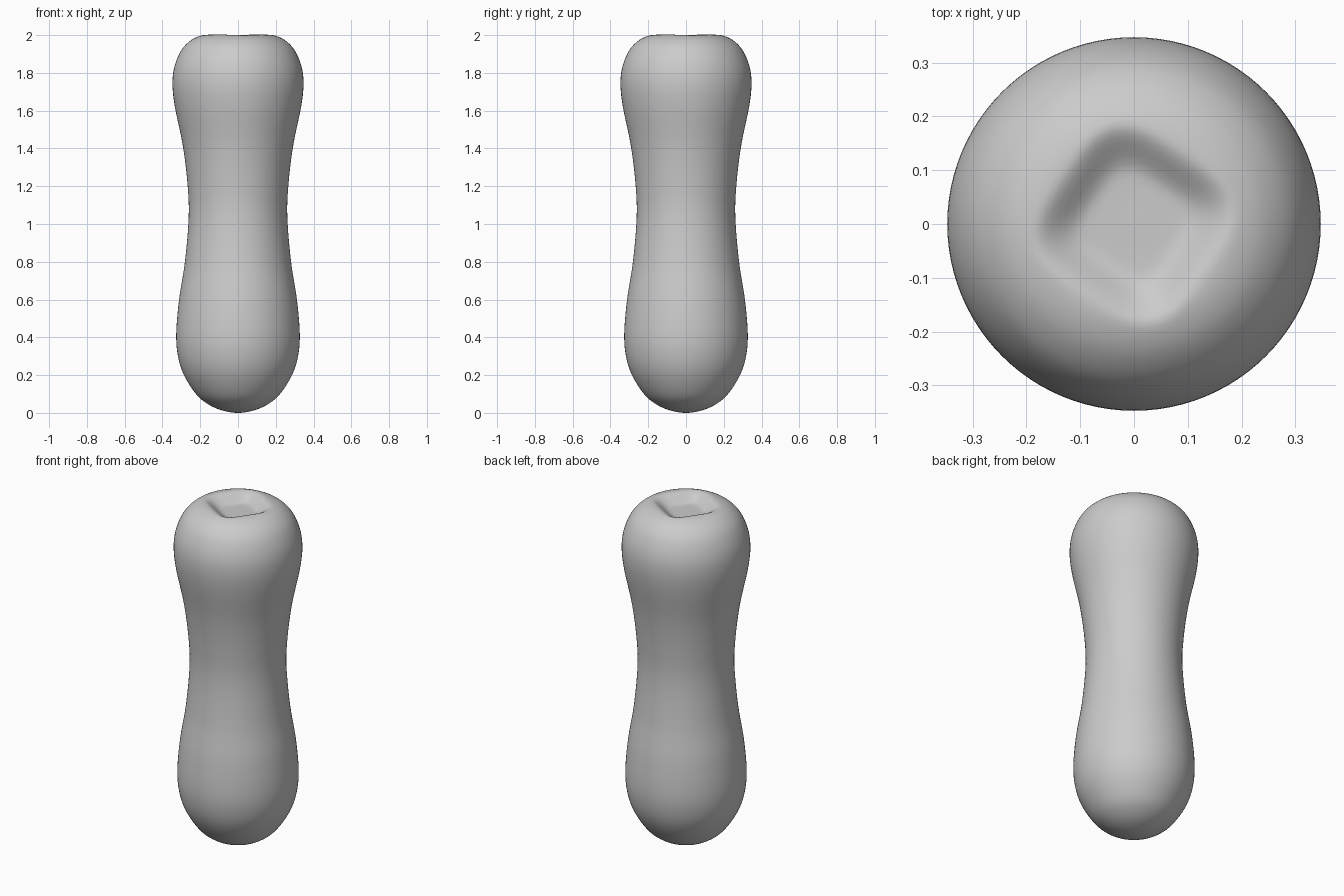
import bpy, math
from mathutils import Vector

if "Cube" in bpy.data.objects:
    bpy.data.objects.remove(bpy.data.objects["Cube"])

# Half-section of the body: (radius, height), from base to rim
PROFILE = [(0, 0), (0.09, 0.015), (0.165, 0.05), (0.225, 0.103), (0.286, 0.2), (0.318, 0.3),
           (0.327, 0.42), (0.312, 0.6), (0.281, 0.8), (0.261, 1.04), (0.268, 1.22),
           (0.293, 1.42), (0.334, 1.62), (0.347, 1.74), (0.336, 1.835), (0.30, 1.92),
           (0.25, 1.972), (0.195, 1.998), (0.14, 2.003), (0.07, 2.0), (0, 2.0)]
SIDES, STEPS = 96, 5
PIT_DEPTH, PIT_ANGLE = 0.045, math.radians(56)


def smooth_curve(points, steps):
    """Catmull-Rom curve through the points."""
    p = [Vector(q) for q in points]
    p = [Vector((-p[1].x, p[1].y))] + p + [Vector((-p[-2].x, p[-2].y))]
    out = []
    for a, b, c, d in zip(p, p[1:], p[2:], p[3:]):
        for i in range(steps):
            t = i / steps
            out.append(0.5 * (2 * b + (c - a) * t + (2 * a - 5 * b + 4 * c - d) * t * t
                              + (3 * b - a - 3 * c + d) * t ** 3))
    return out + [p[-2]]


def pit(x, y):
    """Drop of the rounded-square hollow in the top."""
    u = x * math.cos(PIT_ANGLE) + y * math.sin(PIT_ANGLE)
    v = y * math.cos(PIT_ANGLE) - x * math.sin(PIT_ANGLE)
    n = (u ** 4 + v ** 4) ** 0.25
    t = min(max((0.165 - n) / 0.085, 0), 1)
    return PIT_DEPTH * t * t * (3 - 2 * t)


# Body: turned profile with the hollow pressed into its top
curve = smooth_curve(PROFILE, STEPS)
verts, faces = [(0, 0, 0)], []
for r, z in curve[1:-1]:
    for k in range(SIDES):
        a = math.tau * k / SIDES
        x, y = r * math.cos(a), r * math.sin(a)
        verts.append((x, y, z - (pit(x, y) if z > 1.9 else 0)))
verts.append((0, 0, curve[-1].y - pit(0, 0)))
rings, last = len(curve) - 2, len(verts) - 1
for k in range(SIDES):
    n = (k + 1) % SIDES
    faces.append((0, 1 + n, 1 + k))
    for j in range(rings - 1):
        b = 1 + j * SIDES
        faces.append((b + k, b + n, b + SIDES + n, b + SIDES + k))
    b = 1 + (rings - 1) * SIDES
    faces.append((b + k, b + n, last))

mesh = bpy.data.meshes.new("body")
mesh.from_pydata(verts, [], faces)
mesh.shade_smooth()
body = bpy.data.objects.new("body", mesh)
bpy.context.collection.objects.link(body)

# Single plain grey
grey = bpy.data.materials.new("light grey")
grey.diffuse_color = (0.6, 0.6, 0.6, 1)
grey.use_nodes = True
grey.node_tree.nodes["Principled BSDF"].inputs["Base Color"].default_value = grey.diffuse_color
mesh.materials.append(grey)
